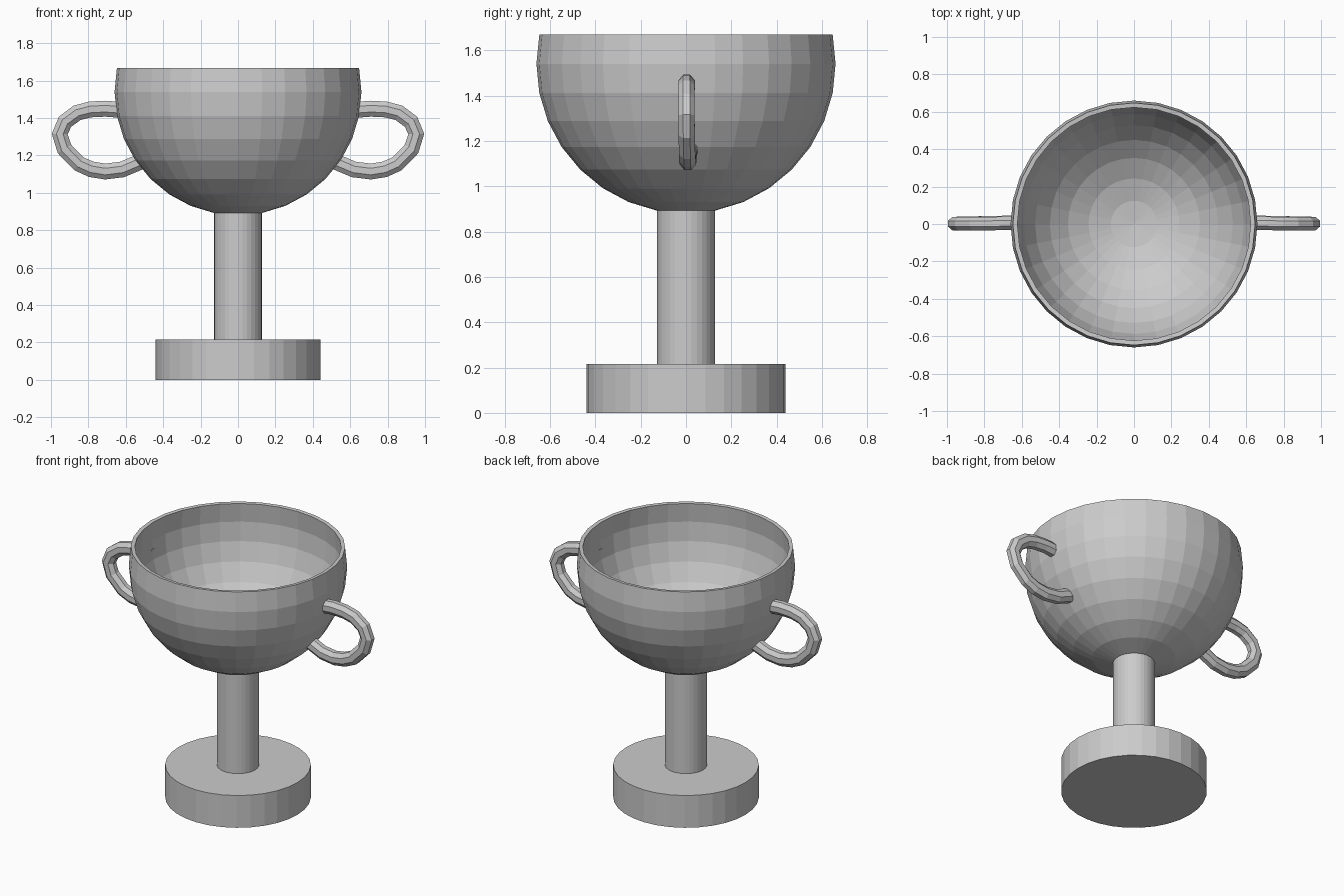
import bpy, bmesh, math
from mathutils import Vector

if "Cube" in bpy.data.objects:
    bpy.data.objects.remove(bpy.data.objects["Cube"])

SEG = 32


def to_object(name, bm):
    bmesh.ops.recalc_face_normals(bm, faces=bm.faces)
    mesh = bpy.data.meshes.new(name)
    bm.to_mesh(mesh)
    bm.free()
    ob = bpy.data.objects.new(name, mesh)
    bpy.context.collection.objects.link(ob)
    return ob


def cylinder(name, radius, z0, z1):
    bpy.ops.mesh.primitive_cylinder_add(vertices=SEG, radius=radius, depth=z1 - z0,
                                        location=(0, 0, (z0 + z1) / 2))
    bpy.context.object.name = name


# Base and stem
cylinder("base", 0.44, 0.0, 0.215)
cylinder("stem", 0.127, 0.21, 0.895)

# Bowl: faceted sphere cut open one ring above its equator, given a wall
bm = bmesh.new()
bmesh.ops.create_uvsphere(bm, u_segments=SEG, v_segments=16, radius=0.66)
bmesh.ops.delete(bm, geom=[v for v in bm.verts if v.co.z > 0.15], context='VERTS')
bmesh.ops.translate(bm, verts=bm.verts, vec=(0, 0, 1.54))
bowl = to_object("bowl", bm)
wall = bowl.modifiers.new("wall", 'SOLIDIFY')
wall.thickness = 0.024
wall.offset = -1

# Handles: octagonal section swept along a loop, mirrored to the other side
path = [Vector(p) for p in (
    (0.63, 0.003, 1.444), (0.71, 0.003, 1.45), (0.79, 0.002, 1.446),
    (0.86, 0.002, 1.428), (0.925, 0.002, 1.38), (0.953, 0.002, 1.315),
    (0.928, 0.003, 1.235), (0.85, 0.005, 1.155), (0.785, 0.006, 1.126),
    (0.71, 0.008, 1.114), (0.62, 0.01, 1.125), (0.525, 0.014, 1.165))]
bm = bmesh.new()
rings = []
for i, p in enumerate(path):
    tangent = (path[min(i + 1, len(path) - 1)] - path[max(i - 1, 0)]).normalized()
    side = Vector((0, 1, 0))
    out = tangent.cross(side).normalized()
    ring = []
    for k in range(8):
        a = math.tau * (k + 0.5) / 8
        ring.append(bm.verts.new(p + side * 0.039 * math.cos(a) + out * 0.046 * math.sin(a)))
    rings.append(ring)
for r0, r1 in zip(rings, rings[1:]):
    for k in range(8):
        j = (k + 1) % 8
        bm.faces.new((r0[k], r0[j], r1[j], r1[k]))
bm.faces.new(rings[0])
bm.faces.new(rings[-1])
handles = to_object("handles", bm)
handles.modifiers.new("mirror", 'MIRROR').use_axis[0] = True
